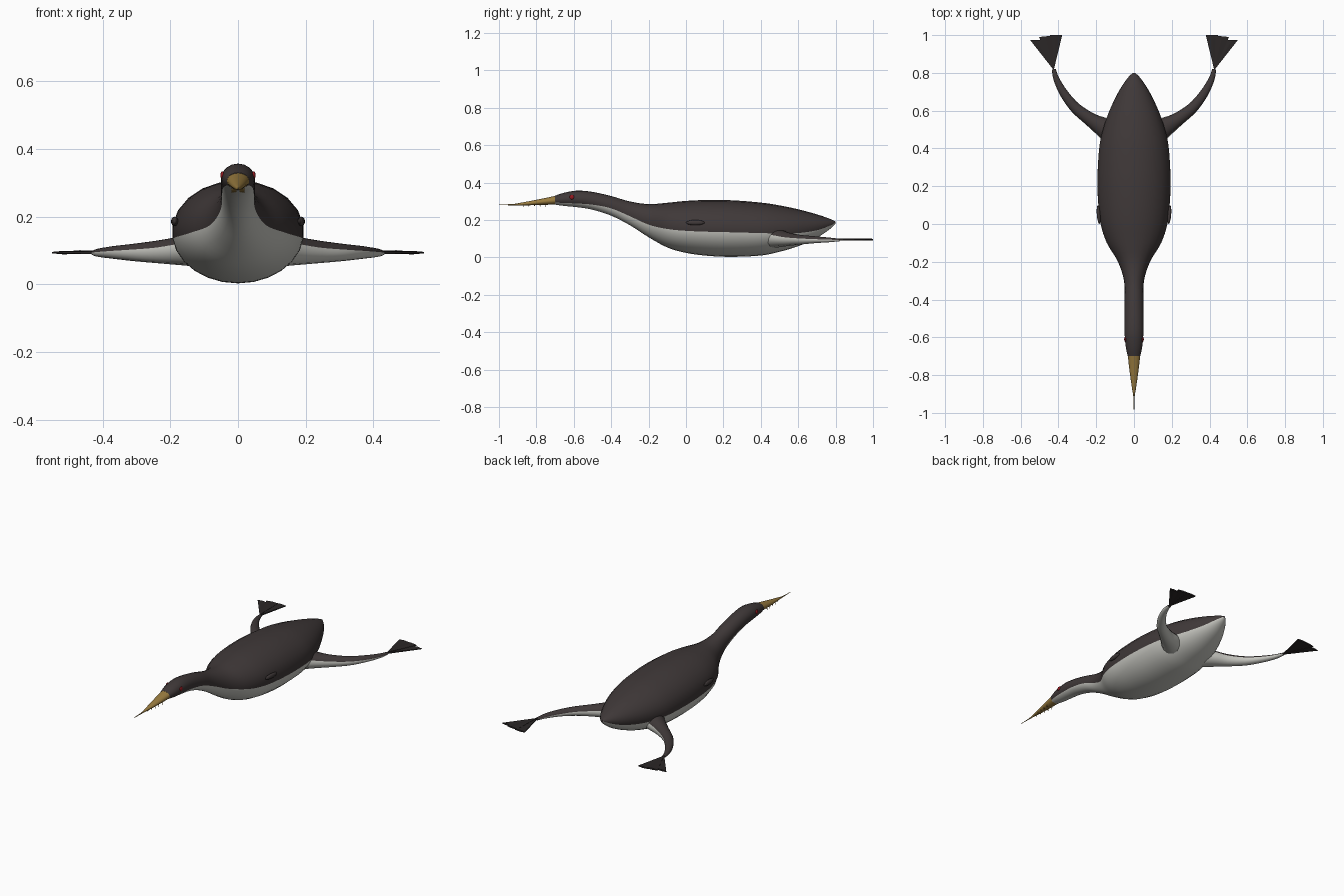
import bpy
import bmesh
import math
from mathutils import Matrix, Vector

old = bpy.data.objects.get("Cube")
if old:
    bpy.data.objects.remove(old)


def material(name, rgb):
    mat = bpy.data.materials.new(name)
    mat.use_nodes = True
    colour = (*rgb, 1)
    mat.diffuse_color = colour
    bsdf = next(n for n in mat.node_tree.nodes if n.type == "BSDF_PRINCIPLED")
    bsdf.inputs["Base Color"].default_value = colour
    return mat


dark = material("dark brown plumage", (.05, .04, .04))
pale = material("pale belly", (.56, .56, .52))
horn = material("yellow horn", (.32, .2, .05))
red = material("red eye", (.3, .01, .015))
web = material("blackish web", (.024, .02, .02))


def finish(name, bm, mats, mirrored=False, smooth=True):
    bmesh.ops.recalc_face_normals(bm, faces=bm.faces)
    mesh = bpy.data.meshes.new(name)
    bm.to_mesh(mesh)
    bm.free()
    obj = bpy.data.objects.new(name, mesh)
    bpy.context.collection.objects.link(obj)
    for mat in mats:
        mesh.materials.append(mat)
    if mirrored:
        obj.modifiers.new("Mirror", "MIRROR").use_mirror_merge = False
    if smooth:
        bpy.ops.object.select_all(action="DESELECT")
        bpy.context.view_layer.objects.active = obj
        obj.select_set(True)
        bpy.ops.object.shade_smooth_by_angle(angle=math.radians(50))
    return obj


def spline(stations, steps):
    """Smoothly interpolate every column of a station table."""
    pts = [stations[0], *stations, stations[-1]]
    result = []
    for a, b, c, d in zip(pts, pts[1:], pts[2:], pts[3:]):
        for i in range(steps):
            t = i / steps
            result.append([q + .5 * t * (r - p + t * (2*p - 5*q + 4*r - s + t * (3*(q - r) + s - p)))
                           for p, q, r, s in zip(a, b, c, d)])
    return result + [list(stations[-1])]


def loft(name, stations, mats, steps=4, arc=12, mirrored=False):
    """Stations: x, y, top, bottom, half width, height of the colour line.
    The upper arc of each ring has the first material, the lower arc the last."""
    rows = spline(stations, steps)
    bm = bmesh.new()
    rings = []
    for i, (x, y, top, bottom, width, line) in enumerate(rows):
        before, after = rows[max(i - 1, 0)], rows[min(i + 1, len(rows) - 1)]
        along = Vector((after[0] - before[0], after[1] - before[1], 0)).normalized()
        side = along.cross(Vector((0, 0, 1)))
        mid, half = (top + bottom) / 2, (top - bottom) / 2
        cut = math.asin(max(-.9, min(.9, (line - mid) / half)))
        angles = [cut + (math.pi - 2 * cut) * k / arc for k in range(arc)]
        angles += [math.pi - cut + (math.pi + 2 * cut) * k / arc for k in range(arc)]
        rings.append([bm.verts.new(Vector((x, y, mid + half * math.sin(a))) + side * width * math.cos(a))
                      for a in angles])
    count = 2 * arc
    for r, s in zip(rings, rings[1:]):
        for k in range(count):
            n = (k + 1) % count
            face = bm.faces.new((r[k], r[n], s[n], s[k]))
            face.material_index = 0 if k < arc else len(mats) - 1
    bm.faces.new(rings[0])
    bm.faces.new(rings[-1])
    return finish(name, bm, mats, mirrored)


def ellipsoid(name, centre, size, mat, tilt=0):
    bm = bmesh.new()
    matrix = Matrix.Translation(centre) @ Matrix.Rotation(tilt, 4, "Z") @ Matrix.Diagonal((*size, 1))
    bmesh.ops.create_uvsphere(bm, u_segments=16, v_segments=10, radius=1, matrix=matrix)
    return finish(name, bm, [mat], True)


# Head, neck and torso in one skin, dark above and pale below
loft("body", [
    (0, -.7, .33, .282, .033, .293),
    (0, -.65, .346, .275, .044, .291),
    (0, -.58, .357, .268, .05, .288),
    (0, -.5, .35, .255, .05, .282),
    (0, -.4, .328, .223, .05, .262),
    (0, -.3, .299, .172, .053, .22),
    (0, -.2, .285, .108, .085, .175),
    (0, -.1, .292, .053, .145, .152),
    (0, 0, .302, .024, .178, .142),
    (0, .12, .307, .008, .192, .137),
    (0, .25, .305, .003, .195, .134),
    (0, .4, .293, .01, .186, .13),
    (0, .5, .278, .03, .165, .128),
    (0, .6, .257, .06, .13, .13),
    (0, .7, .23, .105, .082, .145),
    (0, .77, .206, .152, .036, .17),
    (0, .8, .192, .182, .006, .186),
], [dark, pale])

# Pointed bill with a needle-fine tip
loft("bill", [
    (0, -.69, .331, .283, .034, .3),
    (0, -.75, .318, .281, .027, .3),
    (0, -.82, .304, .279, .018, .29),
    (0, -.88, .293, .278, .009, .285),
    (0, -.92, .286, .278, .003, .282),
    (0, -1, .282, .28, .001, .281),
], [horn])

# Small teeth along the lower edge of the bill
bm = bmesh.new()
for i in range(5):
    spot = Matrix.Translation((.018 - .003 * i, -.75 - .03 * i, .277))
    bmesh.ops.create_cone(bm, cap_ends=True, segments=6, radius1=.0005, radius2=.003, depth=.014, matrix=spot)
finish("bill_teeth", bm, [horn], True)

# Eyes and vestigial wings
ellipsoid("eyes", (.046, -.61, .322), (.006, .013, .012), red)
ellipsoid("wing_stubs", (.187, .05, .186), (.01, .05, .014), dark, -.08)

# Splayed legs, tapering to the ankle
loft("legs", [
    (.1, .47, .165, .05, .068, .125),
    (.16, .51, .145, .056, .054, .118),
    (.23, .553, .131, .062, .037, .108),
    (.31, .615, .12, .069, .029, .102),
    (.37, .69, .113, .076, .023, .098),
    (.41, .765, .106, .081, .016, .095),
    (.425, .82, .1, .086, .01, .093),
], [dark, pale], arc=8, mirrored=True)

# Each foot is a fan of three ridged, webbed toes
bm = bmesh.new()
ankle = Vector((.425, .815, 0))
for i, (inner, outer) in enumerate([((.38, 1), (.445, 1)),
                                    ((.432, .997), (.503, .99)),
                                    ((.488, .975), (.55, .974))]):
    level = .094 + .002 * (i % 2)
    a, b = Vector((*inner, 0)), Vector((*outer, 0))
    outline = [ankle, a, (a + b) / 2, b]
    up, down = [[bm.verts.new(p + Vector((0, 0, level + sign * h)))
                 for p, h in zip(outline, (.004, .002, .005, .002))] for sign in (1, -1)]
    for face in ((0, 1, 2), (0, 2, 3)):
        bm.faces.new([up[k] for k in face])
        bm.faces.new([down[k] for k in reversed(face)])
    for k in range(4):
        n = (k + 1) % 4
        bm.faces.new((up[k], down[k], down[n], up[n]))
finish("webbed_feet", bm, [web], True, smooth=False)
